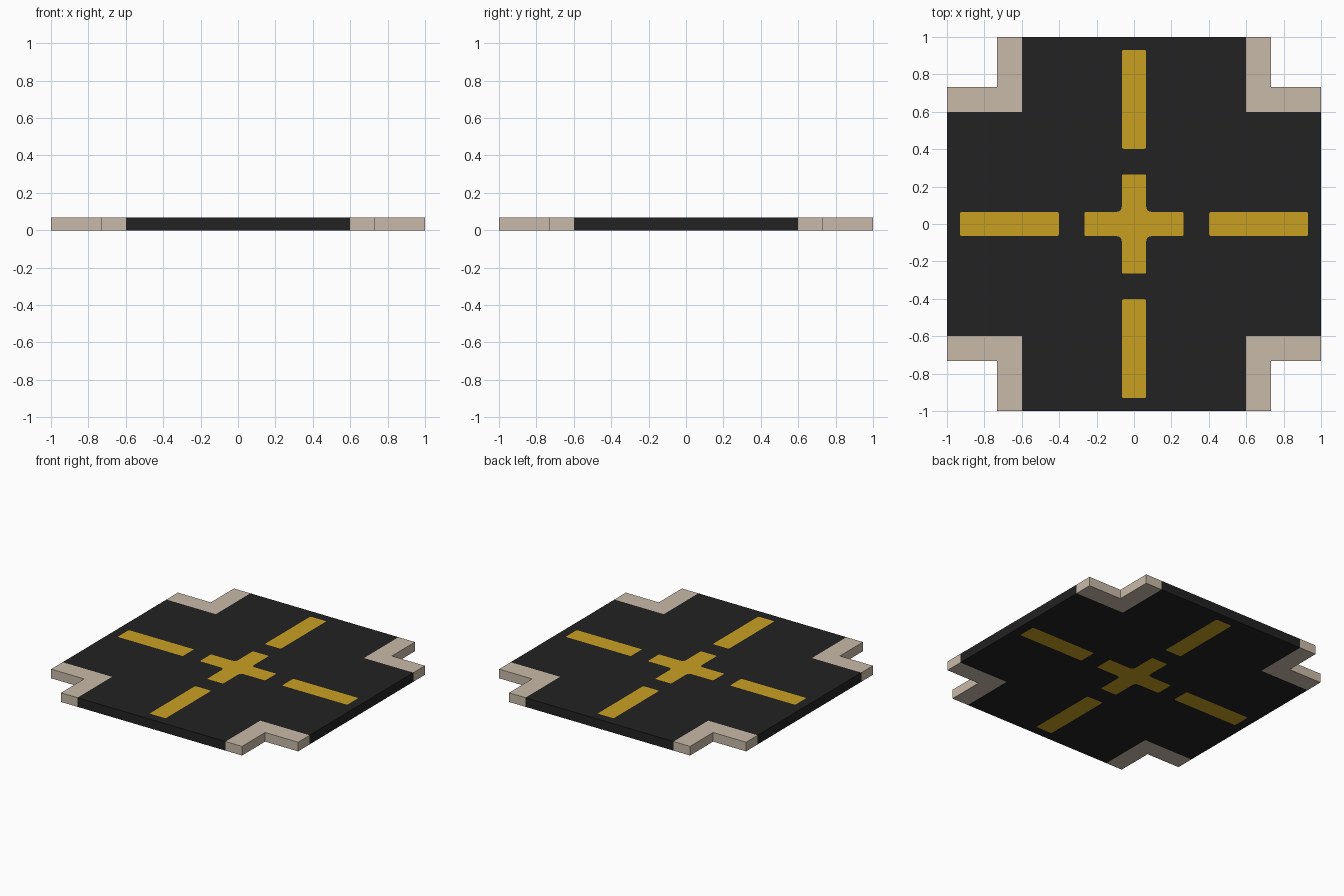
import bpy
import bmesh
from mathutils import Vector
from mathutils.geometry import delaunay_2d_cdt

if "Cube" in bpy.data.objects:
    bpy.data.objects.remove(bpy.data.objects["Cube"])

H = 0.067      # slab thickness
R = 0.6        # half width of the road
K = 0.733      # outer edge of the kerb
W = 0.065      # half width of the painted lines


def material(name, rgb):
    m = bpy.data.materials.new(name)
    m.diffuse_color = (*rgb, 1)
    m.use_nodes = True
    m.node_tree.nodes["Principled BSDF"].inputs["Base Color"].default_value = m.diffuse_color
    return m


asphalt = material("asphalt", (0.016, 0.016, 0.016))
paint = material("yellow paint", (0.584, 0.352, 0.016))
stone = material("kerb stone", (0.578, 0.491, 0.392))


def quarter_turns(points, n):
    """Rotate points by n quarter turns about the origin."""
    for _ in range(n):
        points = [(-y, x) for x, y in points]
    return points


def all_round(points):
    """Close a quarter outline by repeating it four times."""
    return [p for n in range(4) for p in quarter_turns(points, n)]


def rounded(points, radius, inner=None, steps=4):
    """Round the corners; concave corners use the inner radius."""
    out = []
    for i, p in enumerate(points):
        p = Vector(p)
        a = (Vector(points[i - 1]) - p).normalized()
        b = (Vector(points[(i + 1) % len(points)]) - p).normalized()
        concave = a.x * b.y - a.y * b.x > 0
        r = inner if concave and inner else radius
        for s in range(steps + 1):
            t = s / steps
            out.append(p + a * r * (1 - t) ** 2 + b * r * t ** 2)
    return out


def slab(name, outline, marks, mats, is_seam):
    """Flat slab with marks cut into both faces; no walls along hidden seams."""
    pts, faces = [], []
    for poly in [outline] + marks:
        faces.append(list(range(len(pts), len(pts) + len(poly))))
        pts += [Vector(p) for p in poly]
    co, _, tris, _, _, origin = delaunay_2d_cdt(pts, [], faces, 1, 1e-5)
    bm = bmesh.new()
    low = [bm.verts.new((p.x, p.y, 0)) for p in co]
    top = [bm.verts.new((p.x, p.y, H)) for p in co]
    for tri, src in zip(tris, origin):
        idx = 1 if any(s > 0 for s in src) else 0
        bm.faces.new([top[i] for i in tri]).material_index = idx
        bm.faces.new([low[i] for i in reversed(tri)]).material_index = idx
    # outer walls
    lookup = {v: i for i, v in enumerate(top)}
    for e in [e for e in bm.edges if e.is_boundary and e.verts[0] in lookup]:
        loop = e.link_loops[0]
        i, j = lookup[loop.vert], lookup[loop.link_loop_next.vert]
        if not is_seam(co[i], co[j]):
            bm.faces.new((top[j], top[i], low[i], low[j]))
    me = bpy.data.meshes.new(name)
    bm.to_mesh(me)
    bm.free()
    for m in mats:
        me.materials.append(m)
    ob = bpy.data.objects.new(name, me)
    bpy.context.collection.objects.link(ob)
    return ob


# road crossing with the painted centre cross and four dashes
road = all_round([(1, -R), (1, R), (R, R)])
centre = rounded(all_round([(0.265, -W), (0.265, W), (W, W)]), 0.01, 0.03)
dash = [(0.402, -W), (0.93, -W), (0.93, W), (0.402, W)]
dashes = [rounded(quarter_turns(dash, n), 0.01) for n in range(4)]
slab("road_crossing", road, [centre] + dashes, [asphalt, paint],
     lambda a, b: max(abs((a + b).x), abs((a + b).y)) < 1.99)

# L-shaped kerbs in the four corners
kerb = [(R, R), (1, R), (1, K), (K, K), (K, 1), (R, 1)]
for n, side in enumerate(("back_right", "back_left", "front_left", "front_right")):
    slab("kerb_" + side, quarter_turns(kerb, n), [], [stone],
         lambda a, b: any(abs(abs(p.x) - R) + abs(abs(p.y) - R) < 1e-4 for p in (a, b)))
